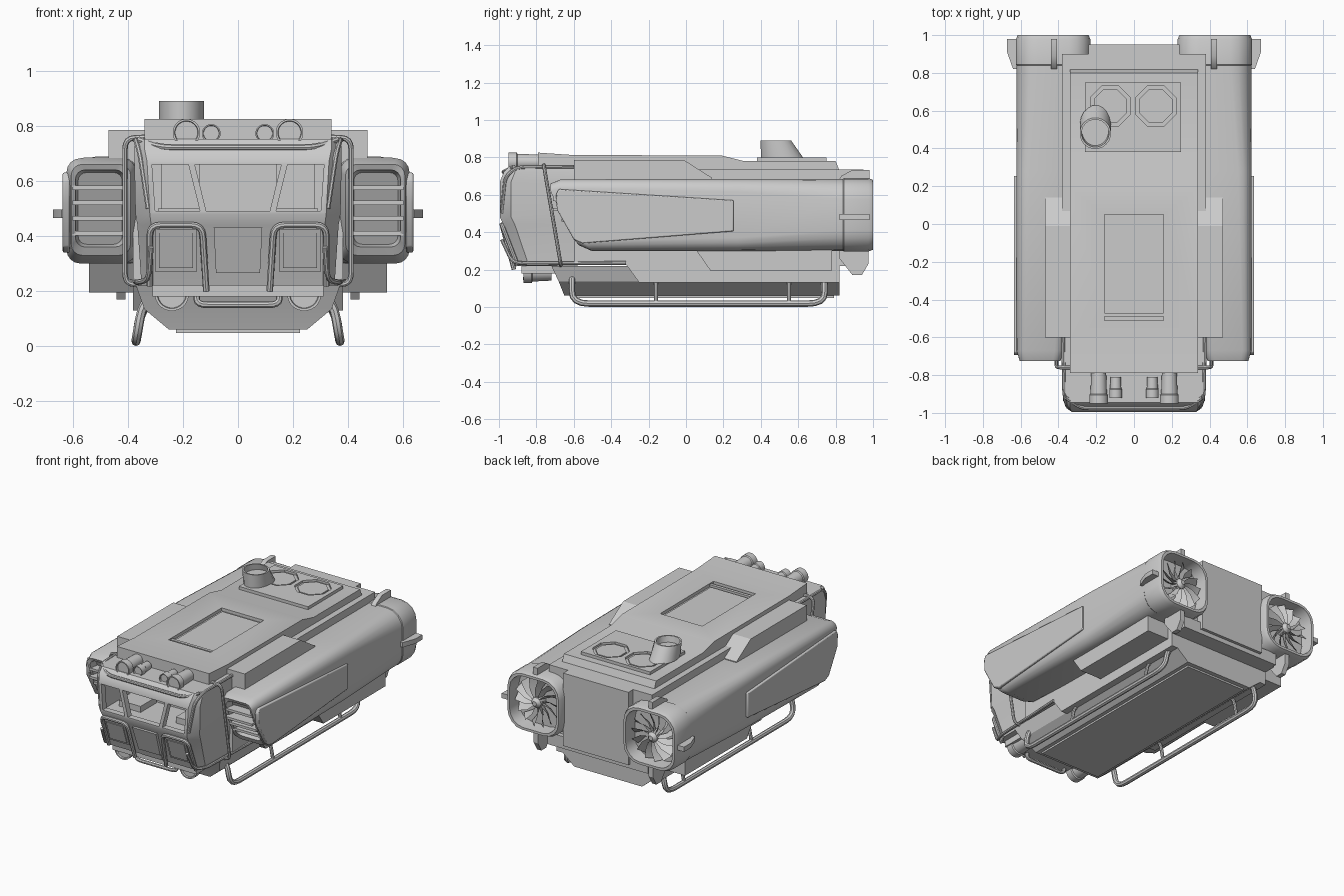
import bpy, bmesh, math
from mathutils import Vector

if "Cube" in bpy.data.objects:
    bpy.data.objects.remove(bpy.data.objects["Cube"])


def finish(obj, mirror=False, bevel=0):
    if bevel:
        m = obj.modifiers.new("bevel", 'BEVEL')
        m.width, m.segments = bevel, 2
    if mirror:
        obj.modifiers.new("mirror", 'MIRROR')
    return obj


def mesh(name, verts, faces, **kw):
    me = bpy.data.meshes.new(name)
    me.from_pydata([tuple(v) for v in verts], [], faces)
    bm = bmesh.new()
    bm.from_mesh(me)
    bmesh.ops.recalc_face_normals(bm, faces=bm.faces)
    bm.to_mesh(me)
    bm.free()
    obj = bpy.data.objects.new(name, me)
    bpy.context.collection.objects.link(obj)
    return finish(obj, **kw)


def loft(name, rings, **kw):
    n = len(rings[0])
    faces = [[k * n + i, k * n + (i + 1) % n, (k + 1) * n + (i + 1) % n, (k + 1) * n + i]
             for k in range(len(rings) - 1) for i in range(n)]
    last = (len(rings) - 1) * n
    faces += [list(range(n))[::-1], [last + i for i in range(n)]]
    return mesh(name, [p for r in rings for p in r], faces, **kw)


def prism(name, axis, pts, a, b, **kw):
    put = {'x': lambda p, t: (t, p[0], p[1]), 'y': lambda p, t: (p[0], t, p[1]),
           'z': lambda p, t: (p[0], p[1], t)}[axis]
    return loft(name, [[put(p, t) for p in pts] for t in (a, b)], **kw)


def box(name, x0, x1, y0, y1, z0, z1, **kw):
    return prism(name, 'z', [(x0, y0), (x1, y0), (x1, y1), (x0, y1)], z0, z1, **kw)


def circle(cx, cy, r, n=24, ry=None):
    return [(cx + r * math.cos(2 * math.pi * (i + .5) / n),
             cy + (ry or r) * math.sin(2 * math.pi * (i + .5) / n)) for i in range(n)]


def bake(obj):
    dg = bpy.context.evaluated_depsgraph_get()
    return bpy.data.meshes.new_from_object(obj.evaluated_get(dg))


def cut(obj, *cutters):
    for c in cutters:
        m = obj.modifiers.new("cut", 'BOOLEAN')
        m.operation, m.solver, m.object = 'DIFFERENCE', 'EXACT', c
        me = bake(obj)
        obj.modifiers.clear()
        obj.data = me
        bpy.data.objects.remove(c)


def tube(name, pts, r=.011, bend=.04, mirror=True):
    pts = [Vector(p) for p in pts]
    path = [pts[0]]
    for a, p, b in zip(pts, pts[1:], pts[2:]):
        s = p + (a - p).normalized() * min(bend, (a - p).length * .45)
        e = p + (b - p).normalized() * min(bend, (b - p).length * .45)
        path += [s.lerp(p, t).lerp(p.lerp(e, t), t) for t in (0, .25, .5, .75, 1)]
    path.append(pts[-1])
    cu = bpy.data.curves.new(name, 'CURVE')
    cu.dimensions, cu.bevel_depth, cu.bevel_resolution, cu.use_fill_caps = '3D', r, 2, True
    sp = cu.splines.new('POLY')
    sp.points.add(len(path) - 1)
    for q, p in zip(sp.points, path):
        q.co = (*p, 1)
    tmp = bpy.data.objects.new(name + "_path", cu)
    bpy.context.collection.objects.link(tmp)
    me = bake(tmp)
    bpy.data.objects.remove(tmp)
    obj = bpy.data.objects.new(name, me)
    bpy.context.collection.objects.link(obj)
    return finish(obj, mirror)


def lamp(name, x, z, y0, y1, r):
    spec = [(y1, .8), (y0 + .05, .88), (y0 + .045, 1), (y0, 1), (y0, .86), (y0 + .01, .82)]
    loft(name, [[(px, y, pz) for px, pz in circle(x, z, r * k)] for y, k in spec], mirror=True)


# Main hull, roof and roof recess
prism("hull", 'x', [(-.6, .23), (-.33, .24), (-.25, .13), (.82, .13), (.82, .22), (.9, .22),
                    (.9, .735), (-.6, .735)], -.38, .38)
roof = prism("roof", 'x', [(-.79, .73), (-.79, .825), (-.6, .812), (.19, .81), (.31, .78),
                           (.8, .78), (.82, .73)], -.34, .34)
cut(roof, box("hatch_cutter", -.155, .155, -.51, .05, .79, .9))
box("hatch_bar", -.155, .155, -.49, -.47, .78, .805)
box("hatch_cover", -.14, .14, -.46, .035, .78, .796)
prism("shoulder_box", 'x', [(-.6, .62), (-.6, .785), (-.01, .785), (.14, .69), (.14, .62)],
      .33, .47, mirror=True)
box("rear_door", -.24, .24, .89, .95, .25, .735)
box("rear_ledge", -.37, .37, .8, .93, .22, .3)
prism("side_locker", 'x', [(.05, .31), (.13, .195), (.78, .195), (.78, .31)], .36, .54, mirror=True)

# Lower skirt with bottom plate
loft("skirt", [[(-w, y0, z), (w, y0, z), (w, y1, z), (-w, y1, z)] for w, y0, y1, z in
               [(.37, -.72, .82, .22), (.34, -.68, .82, .135), (.25, -.65, .82, .06)]])
box("belly_plate", -.225, .225, -.62, .79, .048, .065)

# Rear roof plate with round vents and exhaust
plate = box("vent_plate", -.26, .25, .38, .75, .77, .8)
cut(plate, *[prism("vent_cutter", 'z', circle(x, .625, .115, 8), .786, .9) for x in (-.125, .115)])
for x in (-.125, .115):
    prism("vent_disc", 'z', circle(x, .625, .095, 8), .78, .794)
loft("exhaust", [[(*p, z) for p in circle(-.205, cy, r, 20, ry)] for cy, r, ry, z in
                 [(.515, .083, .115, .795), (.48, .083, .083, .89),
                  (.48, .073, .073, .89), (.49, .07, .075, .85)]])


# Cab shell, hollowed, with three windscreen openings
def cab_ring(z, yf, ws, wf):
    return [(-ws, -.58, z), (-ws, yf + .06, z), (-wf, yf, z), (wf, yf, z), (ws, yf + .06, z), (ws, -.58, z)]


cab = loft("cab", [cab_ring(*s) for s in [(.22, -.9, .35, .31), (.44, -.975, .365, .315), (.48, -.995, .372, .32),
                                          (.67, -.995, .376, .33), (.72, -.975, .376, .34), (.752, -.945, .37, .34)]])
cut(cab, box("cavity_cutter", -.34, .34, -.955, -.66, .46, .72),
    *[prism("pane_cutter", 'y', p, -1.1, -.9) for p in (
        [(-.157, .66), (.157, .66), (.115, .49), (-.115, .49)],
        [(.18, .66), (.312, .66), (.3, .49), (.138, .49)],
        [(-.18, .66), (-.312, .66), (-.3, .49), (-.138, .49)])])
box("seat_base", .13, .29, -.84, -.67, .45, .5, mirror=True)
box("seat_back", .14, .28, -.71, -.67, .49, .66, mirror=True)


# Slanted nose panels
def nose_panel(name, pts, out, mirror=False):
    face = lambda z: -.9 - (z - .22) * .341
    loft(name, [[(x, face(z) - d, z) for x, z in pts] for d in (-.01, out)], mirror=mirror)


nose_panel("nose_centre", [(-.088, .43), (.088, .43), (.08, .265), (-.08, .265)], .018)
nose_panel("nose_grille", [(-.08, .265), (.08, .265), (.075, .22), (-.075, .22)], .004)
nose_panel("nose_window_frame", [(.15, .425), (.3, .425), (.3, .27), (.15, .27)], .01, True)
nose_panel("nose_window", [(.163, .41), (.287, .41), (.287, .283), (.163, .283)], .016, True)
box("chin", -.31, .31, -.88, -.58, .18, .23)

# Guard tubes, bumper and skids
tube("nose_guard", [(.32, -.9, .22), (.32, -.985, .44), (.13, -.985, .44), (.115, -.92, .2)], .012)
tube("cab_side_guard", [(.33, -.76, .758), (.41, -.76, .755), (.41, -.67, .23), (.36, -.67, .222)], .01)
tube("cab_lower_rail", [(.385, -.32, .235), (.365, -.86, .232), (.325, -.93, .24), (.315, -.985, .36)], .01)
tube("cab_upper_rail", [(.375, -.6, .75), (.37, -.9, .748), (.355, -.965, .7), (.325, -.985, .5)], .01)
tube("brow_bar", [(-.36, -.92, .75), (-.28, -.975, .722), (.28, -.975, .722), (.36, -.92, .75)], .011, mirror=False)
tube("bumper", [(-.15, -.85, .2), (-.15, -.86, .15), (.15, -.86, .15), (.15, -.85, .2)], .012, mirror=False)
tube("skid", [(.27, -.6, .18), (.345, -.61, .165), (.37, -.61, .018), (.37, .74, .018),
              (.35, .74, .14), (.29, .74, .16)], .017, .09)
for y in (-.16, .55):
    tube("skid_strut", [(.37, y, .02), (.35, y, .13), (.29, y, .16)], .011)

# Lamps
lamp("head_lamp", .24, .19, -.87, -.72, .062)
lamp("roof_lamp", .187, .775, -.95, -.79, .05)
lamp("roof_lamp_small", .097, .772, -.92, -.81, .034)


# Engine pods: boxy at the front, rounded at the back, hollow nozzle
def pod_ring(y, x0, x1, z0, z1, r, lean=0):
    ring = []
    for cx, cz, a0 in [(x1 - r, z1 - r, 0), (x0 + r, z1 - r, 90), (x0 + r, z0 + r, 180), (x1 - r, z0 + r, 270)]:
        for k in range(5):
            a = math.radians(a0 + k * 22.5)
            z = cz + r * math.sin(a)
            ring.append((cx + r * math.cos(a), y + lean * max(0, .52 - z), z))
    return ring


loft("engine_pod", [pod_ring(*s) for s in [
    (-.66, .42, .58, .37, .63, .03, .8), (-.715, .41, .59, .36, .64, .035, .8),
    (-.725, .39, .605, .33, .66, .04, .8), (-.67, .37, .622, .3, .682, .05, .75),
    (.28, .3, .622, .3, .685, .07), (.84, .235, .622, .3, .685, .11),
    (.845, .23, .626, .296, .689, .115), (.975, .23, .626, .296, .689, .115), (1, .24, .616, .306, .679, .11),
    (1, .256, .6, .322, .663, .1), (.91, .262, .594, .328, .657, .1)]], mirror=True)
for i, z in enumerate((.41, .465, .52, .575)):
    box("intake_slat", .4, .6, -.71 + .8 * max(0, .52 - z), -.64 + .8 * max(0, .52 - z),
        z - .008, z + .008, mirror=True)
prism("pod_side_panel", 'x', [(-.695, .6), (-.68, .63), (.255, .57), (.255, .405), (-.555, .34), (-.6, .36),
                              (-.69, .52)], .61, .636, mirror=True, bevel=.006)

# Turbine fans
cx, cz = .428, .4925
verts, faces = [], []
for i in range(14):
    base = len(verts)
    for r, sweep in ((.03, 0), (.09, .12), (.16, .32)):
        a = 2 * math.pi * i / 14 + sweep
        for da, y in ((0, .965), (.28, .925)):
            verts.append((cx + r * math.cos(a + da), y, cz + r * math.sin(a + da)))
    faces += [[base, base + 1, base + 3, base + 2], [base + 2, base + 3, base + 5, base + 4]]
mesh("fan_blades", verts, faces, mirror=True)
loft("fan_hub", [[(x, y, z) for x, z in circle(cx, cz, r, 16)] for y, r in
                 ((.9, .036), (.965, .034), (.985, .015))], mirror=True)

# Tail fins
prism("side_fin", 'z', [(.61, .82), (.64, .82), (.672, .91), (.672, .98), (.61, .98)], .465, .497, mirror=True)
prism("top_fin", 'x', [(.81, .67), (.83, .7), (.89, .733), (.98, .733), (.98, .67)], .408, .44, mirror=True)
prism("bottom_fin", 'x', [(.82, .31), (.82, .26), (.89, .17), (.94, .17), (.975, .23), (.975, .31)],
      .408, .44, mirror=True)

# Smooth shading with sharp edges kept
bpy.ops.object.select_all(action='SELECT')
bpy.context.view_layer.objects.active = bpy.data.objects["hull"]
bpy.ops.object.shade_smooth_by_angle(angle=math.radians(30))
